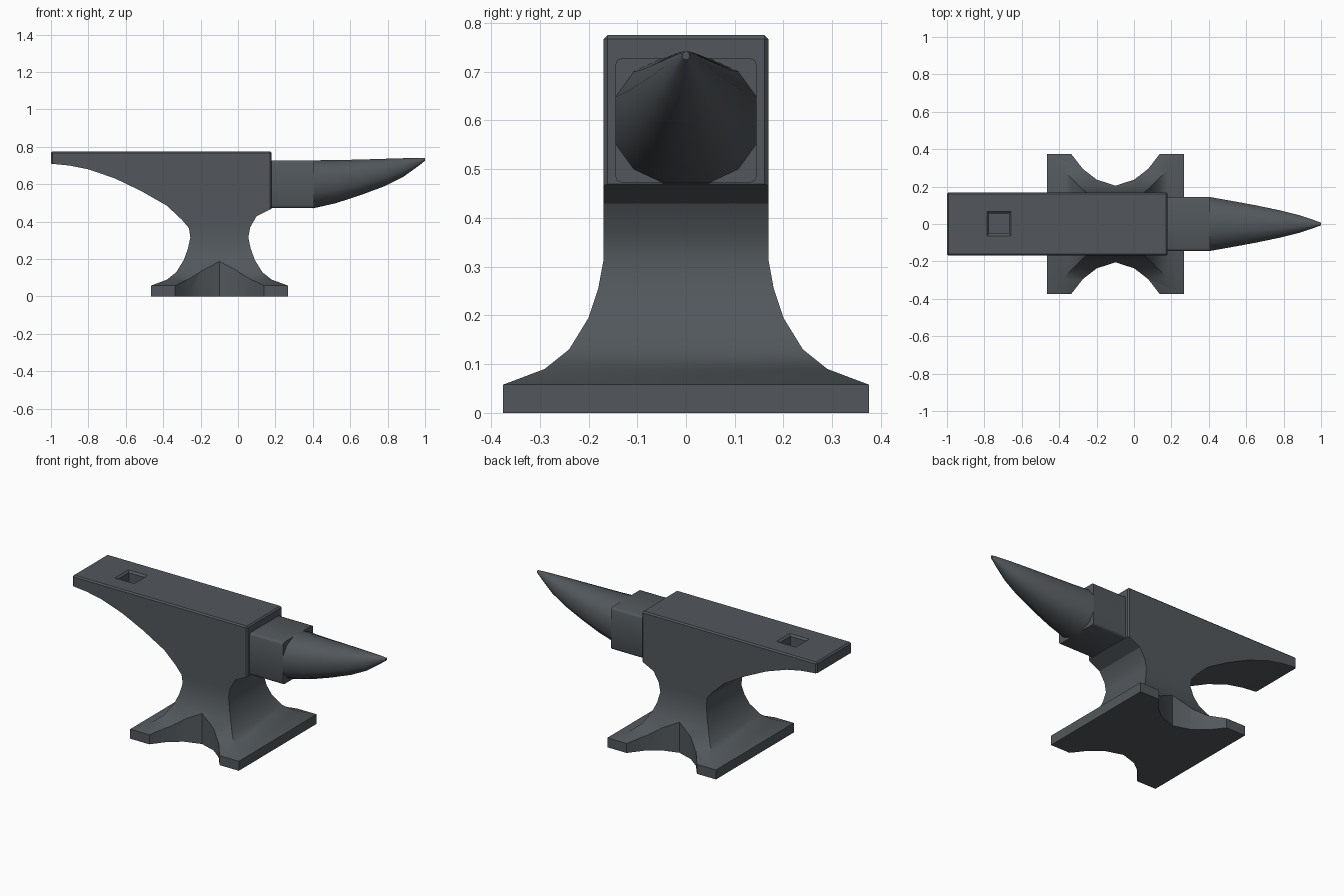
import bpy, bmesh, math

if "Cube" in bpy.data.objects:
    bpy.data.objects.remove(bpy.data.objects["Cube"])

steel = bpy.data.materials.new("dark steel")
steel.diffuse_color = (0.085, 0.097, 0.107, 1)
steel.use_nodes = True
steel.node_tree.nodes["Principled BSDF"].inputs["Base Color"].default_value = steel.diffuse_color


def make_object(name, bm):
    bmesh.ops.recalc_face_normals(bm, faces=bm.faces)
    mesh = bpy.data.meshes.new(name)
    bm.to_mesh(mesh)
    bm.free()
    mesh.materials.append(steel)
    ob = bpy.data.objects.new(name, mesh)
    bpy.context.collection.objects.link(ob)
    return ob


def loft(name, rings):
    """Skin a row of point rings and cap both ends."""
    bm = bmesh.new()
    rows = [[bm.verts.new(p) for p in ring] for ring in rings]
    for a, b in zip(rows, rows[1:]):
        for i in range(len(a)):
            j = (i + 1) % len(a)
            bm.faces.new((a[i], a[j], b[j], b[i]))
    bm.faces.new(rows[0])
    bm.faces.new(rows[-1])
    return make_object(name, bm)


def cut(ob, tool, operation):
    """Apply a boolean and remove the tool."""
    mod = ob.modifiers.new("cut", 'BOOLEAN')
    mod.operation, mod.object, mod.solver = operation, tool, 'EXACT'
    bpy.context.view_layer.update()
    dg = bpy.context.evaluated_depsgraph_get()
    mesh = bpy.data.meshes.new_from_object(ob.evaluated_get(dg))
    ob.modifiers.clear()
    ob.data = mesh
    bpy.data.objects.remove(tool)


def bevel_edges(ob, rule, width, segments=1):
    bm = bmesh.new()
    bm.from_mesh(ob.data)
    edges = [e for e in bm.edges if rule(e.verts[0].co, e.verts[1].co)]
    bmesh.ops.bevel(bm, geom=edges, offset=width, segments=segments,
                    profile=0.5, affect='EDGES', clamp_overlap=True)
    bm.to_mesh(ob.data)
    bm.free()


def smooth(ob, angle):
    bpy.ops.object.select_all(action='DESELECT')
    ob.select_set(True)
    bpy.context.view_layer.objects.active = ob
    bpy.ops.object.shade_smooth_by_angle(angle=math.radians(angle))


# Body: side profile intersected with the flared end profile
side = [(-1, .775), (-1, .71), (-.9, .70), (-.8, .68), (-.66, .632), (-.52, .565),
        (-.38, .485), (-.30, .41), (-.262, .365), (-.255, .315), (-.268, .255),
        (-.29, .195), (-.33, .13), (-.38, .09), (-.465, .058), (-.465, 0),
        (.268, 0), (.268, .058), (.18, .09), (.13, .13), (.09, .195), (.068, .255),
        (.055, .315), (.065, .37), (.10, .43), (.18, .47), (.18, .775)]
body = loft("anvil_body", [[(x, y, z) for x, z in side] for y in (-.4, .4)])
half = [(.375, -.1), (.375, .058), (.29, .09), (.24, .13), (.2, .195),
        (.18, .255), (.169, .315), (.169, .9)]
end = half + [(-y, z) for y, z in reversed(half)]
cut(body, loft("end_cutter", [[(x, y, z) for y, z in end] for x in (-1.2, .5)]),
    'INTERSECT')

# Arched notches between the feet
arc = [(-.285, .45), (-.237, .375), (-.175, .295), (-.1, .237), (0, .205)]
arc += [(-x, y) for x, y in reversed(arc[:-1])]
for s in (1, -1):
    cut(body, loft("notch_cutter", [[(x - .099, s * y, z) for x, y in arc]
                                    for z in (-.1, .3)]), 'DIFFERENCE')

# Fine chamfer around the working face and both ends
bevel_edges(body, lambda a, b: (a.z > .77 and b.z > .77) or
            (abs(a.x - b.x) < .001 and abs(a.y - b.y) < .001 and
             (a.x < -.999 or (abs(a.x - .18) < .001 and a.z > .46 and b.z > .46))),
            .008)

# Square tool hole with a chamfered rim
hole = [(.067, .78), (.065, .775), (.054, .764), (.054, .69)]
cut(body, loft("hole_cutter", [[(-.722 + sx * r, .002 + sy * r, z) for sx, sy in
                                ((-1, -1), (1, -1), (1, 1), (-1, 1))]
                               for r, z in hole]), 'DIFFERENCE')
smooth(body, 32)

# Step block in front of the face
block = loft("step_block", [[(x, -.145, .472), (x, .145, .472), (x, .145, .728),
                             (x, -.145, .728)] for x in (.15, .405)])
bevel_edges(block, lambda a, b: abs(a.x - b.x) > .1, .014, 2)
smooth(block, 50)

# Horn: twelve-sided sections tapering upward to the tip
unit = [(1, -.38), (1, .38), (.745, .78), (.33, 1), (-.33, 1), (-.745, .78),
        (-1, .38), (-1, -.38), (-.745, -.78), (-.33, -1), (.33, -1), (.745, -.78)]
stations = [(.40, .145, .471, .728), (.52, .124, .498, .729), (.65, .1, .54, .732),
            (.78, .073, .588, .736), (.88, .048, .637, .739), (.95, .025, .687, .741),
            (1.0, .007, .725, .741)]
horn = loft("horn", [[(x, u * w, (lo + hi) / 2 + v * (hi - lo) / 2) for u, v in unit]
                     for x, w, lo, hi in stations])
smooth(horn, 45)
